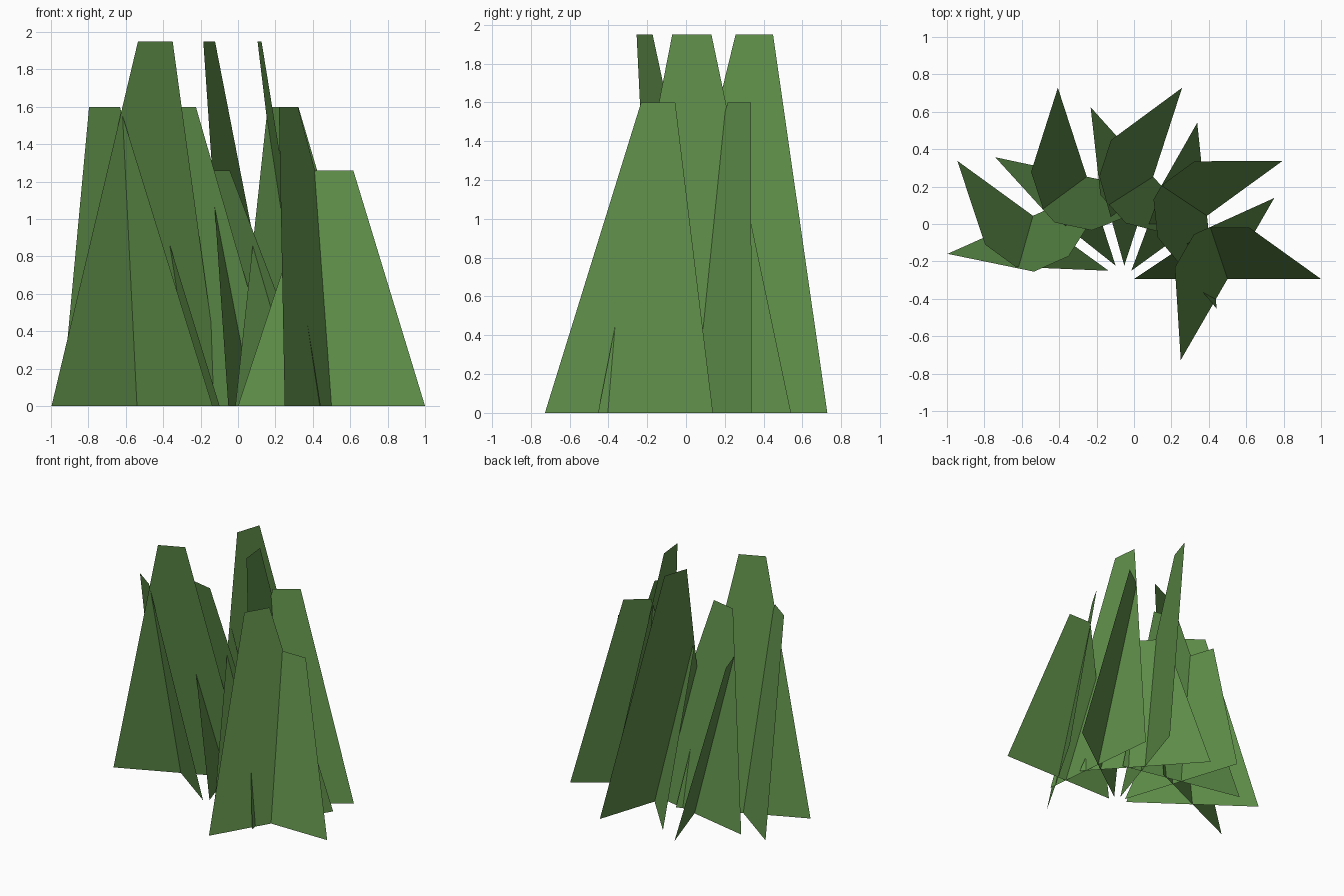
import bpy
from math import radians
from mathutils import Vector, Matrix

if "Cube" in bpy.data.objects:
    bpy.data.objects.remove(bpy.data.objects["Cube"])

# single leaf green
green = bpy.data.materials.new("leaf_green")
green.diffuse_color = (0.112, 0.270, 0.067, 1)
green.use_nodes = True
green.node_tree.nodes["Principled BSDF"].inputs["Base Color"].default_value = green.diffuse_color

HEIGHTS = (1.26, 1.60, 1.95)
LEAN = 0.275      # sideways lean of the blade tip
SKEW = 0.015      # tip shift along the blade
HALF_BASE, HALF_TIP = 0.5, 0.1015


def blade(name, centre, angle, height):
    """Flat tapered blade standing on z = 0, leaning to the left of its direction."""
    rot = Matrix.Rotation(angle, 3, 'Z')
    profile = [(-HALF_BASE, 0, 0), (HALF_BASE, 0, 0),
               (SKEW + HALF_TIP, LEAN, height), (SKEW - HALF_TIP, LEAN, height)]
    verts = [centre + rot @ Vector(p) for p in profile]
    mesh = bpy.data.meshes.new(name)
    mesh.from_pydata(verts, [], [(0, 1, 2, 3)])
    mesh.materials.append(green)
    ob = bpy.data.objects.new(name, mesh)
    bpy.context.collection.objects.link(ob)


# five clumps fanned around a pivot, each made of two crossed blades
pivot = Vector((-0.075, -0.294, 0))
for k in range(5):
    a = radians(36 * k)
    c = pivot + Matrix.Rotation(a, 3, 'Z') @ Vector((0.575, 0, 0))
    blade(f"radial_blade_{k + 1}", c, a, HEIGHTS[k % 3])
    blade(f"crossed_blade_{k + 1}", c, a + radians(60), HEIGHTS[(k + 1) % 3])
